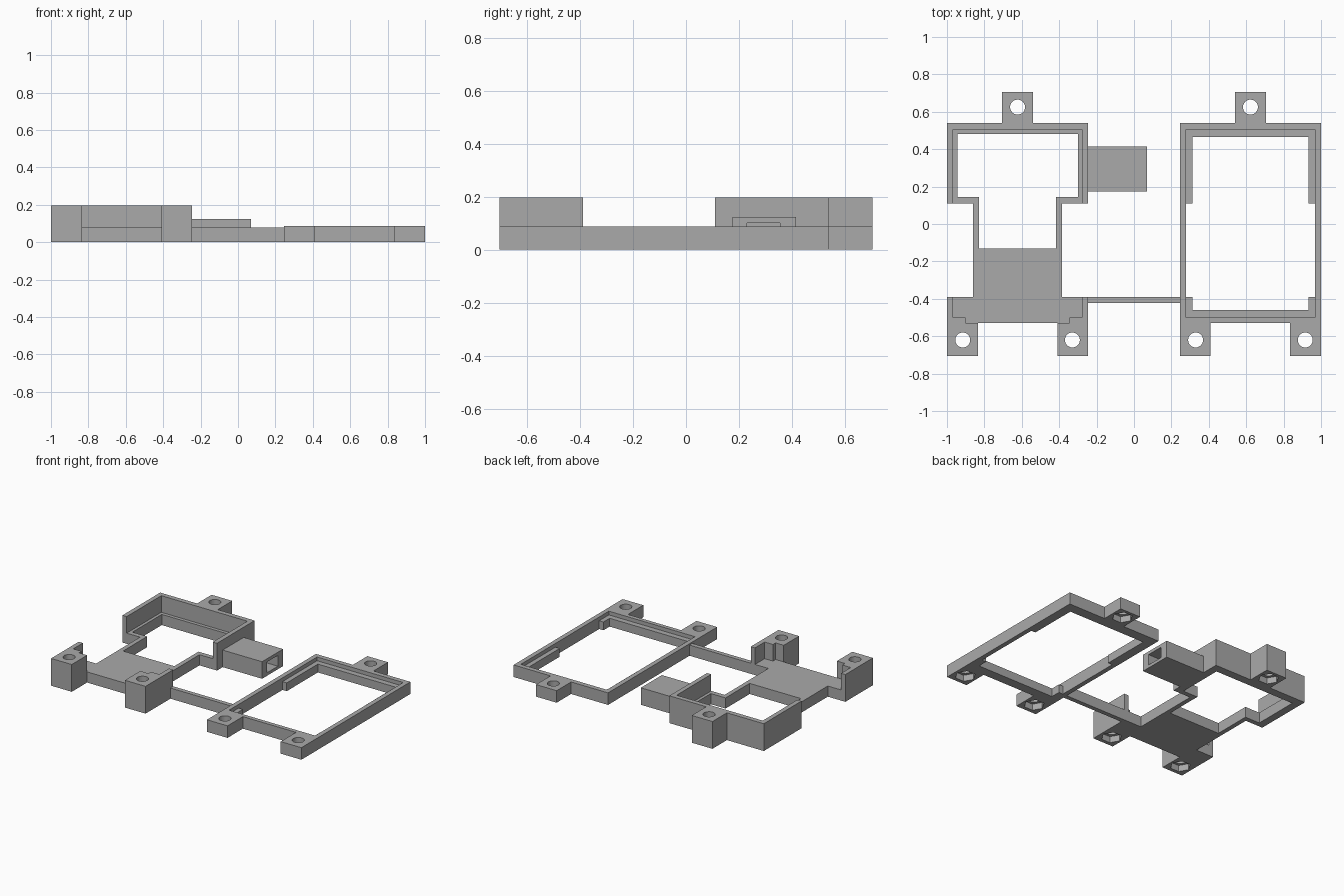
import bpy, bmesh, math

cube = bpy.data.objects.get("Cube")
if cube:
    bpy.data.objects.remove(cube, do_unlink=True)

grey = bpy.data.materials.new("plain grey")
grey.use_nodes = True
colour = (0.40, 0.40, 0.40, 1)
grey.diffuse_color = colour
grey.node_tree.nodes["Principled BSDF"].inputs["Base Color"].default_value = colour


def prism(name, outline, z0, z1):
    """Extrude a flat outline from z0 to z1."""
    bm = bmesh.new()
    face = bm.faces.new([bm.verts.new((x, y, z0)) for x, y in outline])
    new = bmesh.ops.extrude_face_region(bm, geom=[face])["geom"]
    bmesh.ops.translate(bm, vec=(0, 0, z1 - z0),
                        verts=[v for v in new if isinstance(v, bmesh.types.BMVert)])
    bmesh.ops.recalc_face_normals(bm, faces=bm.faces)
    mesh = bpy.data.meshes.new(name)
    bm.to_mesh(mesh)
    bm.free()
    mesh.materials.append(grey)
    obj = bpy.data.objects.new(name, mesh)
    bpy.context.collection.objects.link(obj)
    return obj


def mirrored(cx, half):
    """Close a half outline, given as offsets from the line x = cx."""
    return [(cx + x, y) for x, y in half] + [(cx - x, y) for x, y in reversed(half)]


def rect(x0, x1, y0, y1):
    return [(x0, y0), (x1, y0), (x1, y1), (x0, y1)]


def ring(cx, cy, radius, sides):
    return [(cx + radius * math.cos(math.tau * i / sides),
             cy + radius * math.sin(math.tau * i / sides)) for i in range(sides)]


def cut(obj, outline, z0, z1):
    """Subtract a prism, bake the result and discard the cutter."""
    cutter = prism("cutter", outline, z0, z1)
    cutter.hide_render = True
    mod = obj.modifiers.new("cut", "BOOLEAN")
    mod.operation, mod.solver, mod.object = "DIFFERENCE", "EXACT", cutter
    graph = bpy.context.evaluated_depsgraph_get()
    mesh = bpy.data.meshes.new_from_object(obj.evaluated_get(graph))
    obj.modifiers.clear()
    obj.data = mesh
    bpy.data.objects.remove(cutter, do_unlink=True)


def screw_holes(obj, cx):
    """Round hole and hexagonal nut pocket in each of the three tabs."""
    for dx, y in ((0, 0.625), (-0.293, -0.62), (0.293, -0.62)):
        cut(obj, ring(cx + dx, y, 0.04, 32), -0.1, 0.3)
        cut(obj, ring(cx + dx, y, 0.068, 6), -0.1, 0.045)


CX = 0.6225
TALL, LOW, FLOOR, LEDGE = 0.197, 0.087, 0.077, 0.06

# Tall holder: body, recess above the floor, stepped opening
holder = prism("tall_holder", mirrored(-CX, [
    (0.2125, -0.53), (0.2125, -0.705), (0.3775, -0.705), (0.3775, -0.39),
    (0.2375, -0.39), (0.2375, 0.11), (0.3775, 0.11), (0.3775, 0.54),
    (0.0825, 0.54), (0.0825, 0.705)]), 0, TALL)
cut(holder, mirrored(-CX, [
    (0.2125, -0.6), (0.2125, -0.53), (0.2775, -0.53), (0.2775, -0.5),
    (0.344, -0.5), (0.344, 0.505)]), FLOOR, 0.3)
cut(holder, mirrored(-CX, [
    (0.205, -0.13), (0.205, 0.145), (0.3225, 0.145), (0.3225, 0.48)]), -0.1, 0.3)
screw_holes(holder, -CX)

# Low frame: body, shallow recess, opening with corner ledges
frame = prism("low_frame", mirrored(CX, [
    (0.2125, -0.53), (0.2125, -0.705), (0.3775, -0.705), (0.3775, 0.54),
    (0.0825, 0.54), (0.0825, 0.705)]), 0, LOW)
cut(frame, mirrored(CX, [(0.344, -0.5), (0.344, 0.505)]), LEDGE, 0.3)
cut(frame, mirrored(CX, [
    (0.31, -0.46), (0.31, -0.39), (0.344, -0.39), (0.344, 0.11),
    (0.31, 0.11), (0.31, 0.465)]), -0.1, 0.3)
screw_holes(frame, CX)

# Hollow side sleeve, open at its free end
sleeve = prism("side_sleeve", rect(-0.245, 0.07, 0.175, 0.415), 0, 0.123)
cut(sleeve, rect(-0.235, 0.2, 0.23, 0.355), 0.022, 0.1)

# Bar joining the two frames
prism("joining_bar", rect(-0.245, 0.245, -0.422, -0.39), 0, FLOOR)
